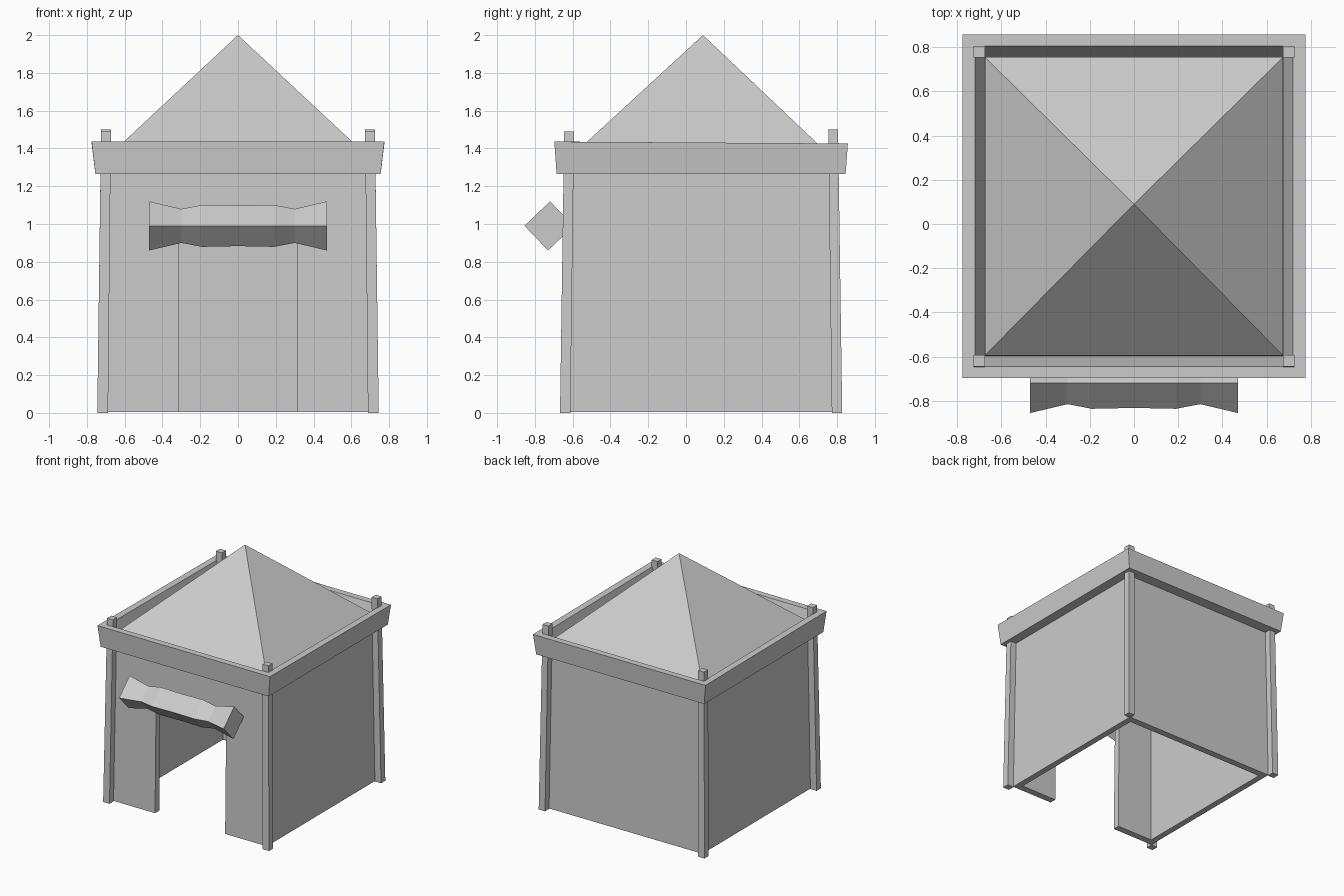
import bpy, bmesh

if "Cube" in bpy.data.objects:
    bpy.data.objects.remove(bpy.data.objects["Cube"])

CY = 0.08  # centre of the building in y


def make(name, bm):
    bmesh.ops.recalc_face_normals(bm, faces=bm.faces[:])
    mesh = bpy.data.meshes.new(name)
    bm.to_mesh(mesh)
    bm.free()
    ob = bpy.data.objects.new(name, mesh)
    bpy.context.collection.objects.link(ob)
    return ob


def loft(name, rings, closed=False, caps=True):
    """Skin a list of four-point rings; closed joins last ring to first."""
    bm = bmesh.new()
    vs = [[bm.verts.new(p) for p in r] for r in rings]
    pairs = list(zip(vs, vs[1:])) + ([(vs[-1], vs[0])] if closed else [])
    for a, b in pairs:
        for i in range(4):
            j = (i + 1) % 4
            bm.faces.new((a[i], a[j], b[j], b[i]))
    if caps and not closed:
        bm.faces.new(vs[0])
        bm.faces.new(vs[-1])
    return make(name, bm)


def rect(x0, x1, y0, y1, z):
    return [(x0, y0, z), (x1, y0, z), (x1, y1, z), (x0, y1, z)]


def ring(hx, hy, z, tilt=0.0):
    r = rect(-hx, hx, CY - hy, CY + hy, z)
    return [(x, y, h - tilt if y > CY else h) for x, y, h in r]


# Tapered walls, hollow and open below
walls = loft("walls", [ring(.69, .695, .004), ring(.675, .675, 1.37),
                       ring(.63, .63, 1.36), ring(.64, .64, .004)], closed=True)

# Doorway cut through the front wall
cutter = loft("door_cutter", [rect(-.315, .315, -.9, -.3, -.2),
                              rect(-.315, .315, -.9, -.3, .94)])
cutter.hide_render = True
mod = walls.modifiers.new("doorway", 'BOOLEAN')
mod.operation = 'DIFFERENCE'
mod.solver = 'EXACT'
mod.object = cutter
bpy.context.view_layer.objects.active = walls
bpy.ops.object.modifier_apply(modifier="doorway")
bpy.data.objects.remove(cutter)

# Flared parapet rim around the top of the walls
loft("parapet_rim", [ring(.755, .765, 1.265), ring(.775, .777, 1.436, .01),
                     ring(.72, .725, 1.436, .01), ring(.672, .672, 1.265)], closed=True)

# Leaning corner posts
for sx, side in ((-1, "left"), (1, "right")):
    for sy, end, top in ((-1, "front", 1.49), (1, "back", 1.5)):
        def foot(i, o, iy, oy, z):
            return rect(sx * i, sx * o, CY + sy * iy, CY + sy * oy, z)
        loft(f"corner_post_{end}_{side}", [foot(.688, .745, .692, .747, 0),
                                           foot(.673, .725, .673, .725, top)])

# Pyramid roof
bm = bmesh.new()
base = [bm.verts.new(p) for p in ring(.675, .675, 1.37)]
apex = bm.verts.new((0, .09, 2))
for i in range(4):
    bm.faces.new((base[i], base[(i + 1) % 4], apex))
make("pyramid_roof", bm)

# Rough-hewn diamond beam over the doorway
half = [(.47, .13), (.3, .09), (.19, .111), (0, .107)]
stations = [(-x, r) for x, r in half] + half[-2::-1]
loft("door_beam", [[(x, -.725 - r, .99), (x, -.72, .99 + r),
                    (x, -.725 + r, .99), (x, -.73, .99 - r)] for x, r in stations])
